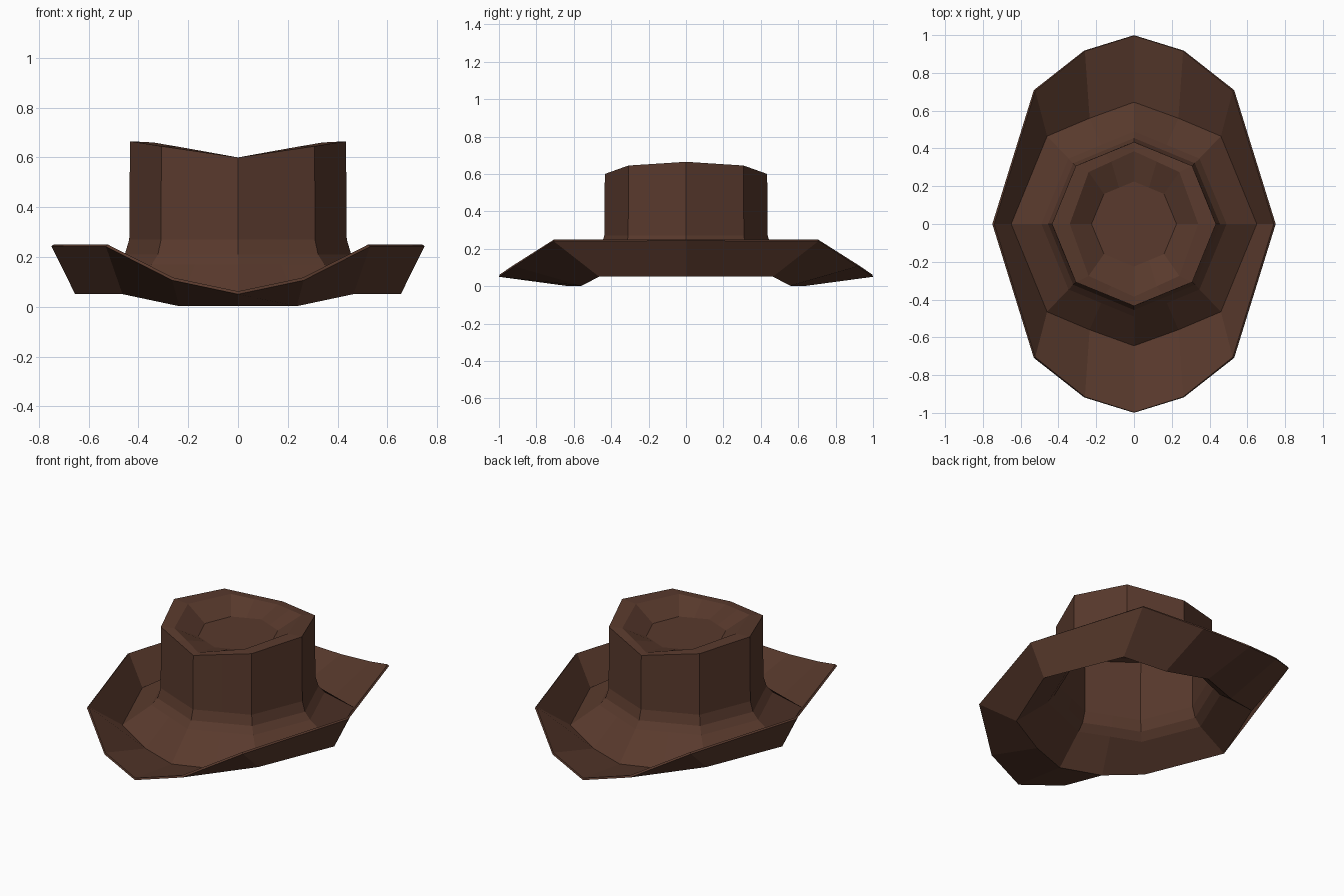
import bpy, bmesh

if "Cube" in bpy.data.objects:
    bpy.data.objects.remove(bpy.data.objects["Cube"])

# Felt material
felt = bpy.data.materials.new("brown_felt")
felt.diffuse_color = (0.10, 0.042, 0.026, 1)
felt.use_nodes = True
felt.node_tree.nodes["Principled BSDF"].inputs["Base Color"].default_value = felt.diffuse_color


def mid(a, b):
    return tuple((p + q) / 2 for p, q in zip(a, b))


def ring(bm, side, diag, front, between=None):
    """Mirror a quarter profile into a closed 12-point loop."""
    m = between or mid(diag, front)
    q = [side, diag, m, front]
    pts = q + [(-x, y, z) for x, y, z in (m, diag, side)]
    pts += [(-x, -y, z) for x, y, z in (diag, m, front)]
    pts += [(x, -y, z) for x, y, z in (m, diag)]
    return [bm.verts.new(p) for p in pts]


def octagon(bm, r, z):
    d = r * 0.7071
    return ring(bm, (r, 0, z), (d, d, z), (0, r, z))


bm = bmesh.new()
loops = [
    # upturned brim edge and brim trough
    ring(bm, (0.74, 0, 0.25), (0.523, 0.705, 0.25), (0, 0.997, 0.062), (0.26, 0.915, 0.117)),
    ring(bm, (0.65, 0, 0.062), (0.46, 0.465, 0.062), (0, 0.645, 0.014), (0.235, 0.56, 0.014)),
    # curved foot of the crown
    octagon(bm, 0.49, 0.17),
    octagon(bm, 0.455, 0.21),
    octagon(bm, 0.437, 0.27),
    # crown rim, dipping at front and back
    ring(bm, (0.434, 0, 0.665), (0.308, 0.308, 0.645), (0, 0.434, 0.60)),
    ring(bm, (0.34, 0, 0.66), (0.24, 0.275, 0.643), (0, 0.385, 0.60)),
    # floor of the crown dent
    octagon(bm, 0.225, 0.57),
]
for a, b in zip(loops, loops[1:]):
    for i in range(12):
        j = (i + 1) % 12
        bm.faces.new((a[i], a[j], b[j], b[i]))
bm.faces.new(loops[-1])
bmesh.ops.recalc_face_normals(bm, faces=bm.faces)
bm.faces.ensure_lookup_table()
if bm.faces[-1].normal.z < 0:
    bmesh.ops.reverse_faces(bm, faces=bm.faces)

mesh = bpy.data.meshes.new("hat")
bm.to_mesh(mesh)
bm.free()
hat = bpy.data.objects.new("hat", mesh)
bpy.context.collection.objects.link(hat)
mesh.materials.append(felt)

# Thin felt shell, hollow underneath
shell = hat.modifiers.new("felt_thickness", 'SOLIDIFY')
shell.thickness = 0.012
shell.offset = -1
